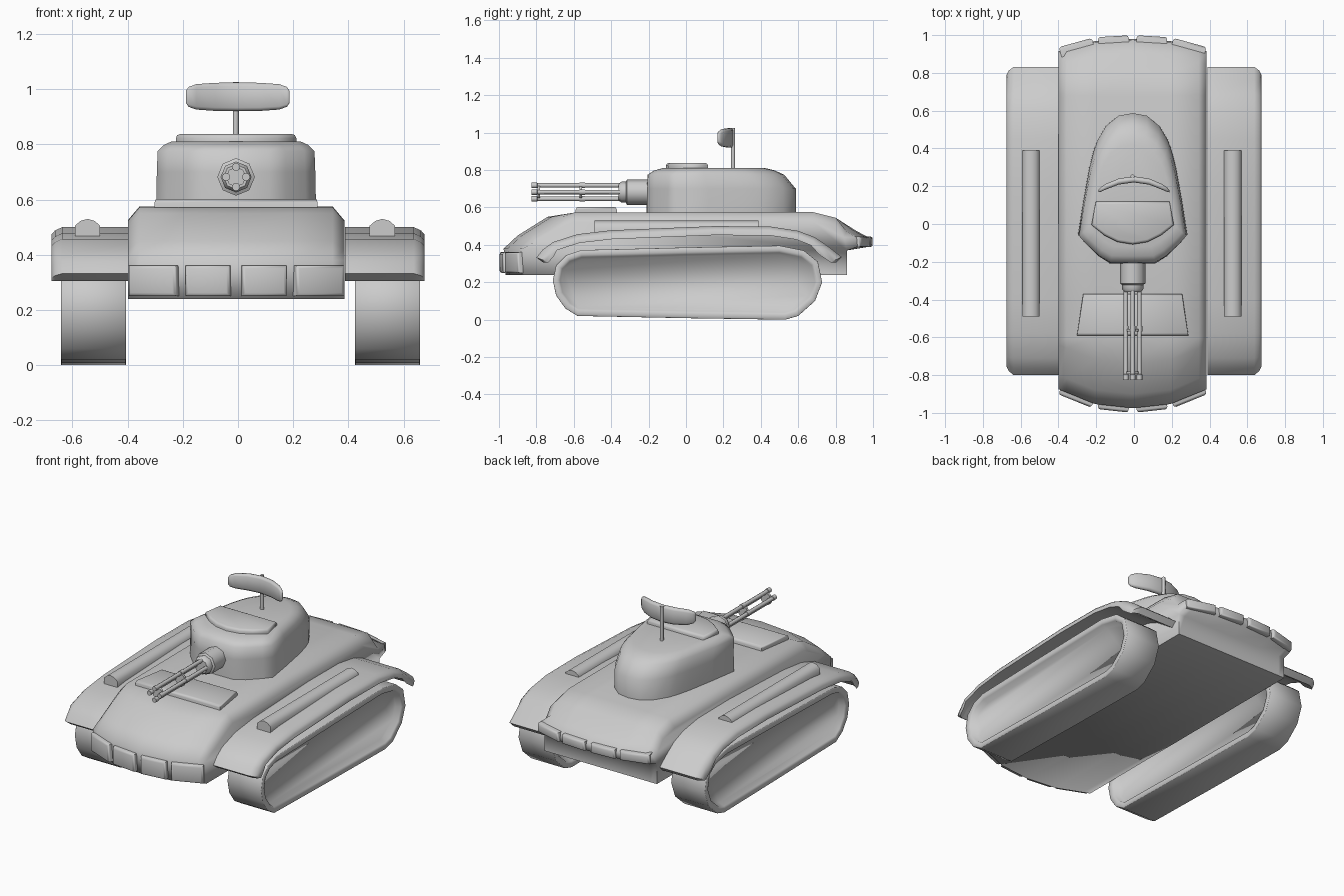
import bpy, bmesh, math
from mathutils import Vector

if "Cube" in bpy.data.objects:
    bpy.data.objects.remove(bpy.data.objects["Cube"])


def finish(name, bm, angle):
    bmesh.ops.recalc_face_normals(bm, faces=bm.faces)
    me = bpy.data.meshes.new(name)
    bm.to_mesh(me)
    bm.free()
    me.shade_smooth()
    me.set_sharp_from_angle(angle=math.radians(angle))
    ob = bpy.data.objects.new(name, me)
    bpy.context.collection.objects.link(ob)
    return ob


def loft(name, rings, angle=75):
    """Skin closed rings of equal length, capping both ends."""
    bm = bmesh.new()
    vs = [[bm.verts.new(p) for p in r] for r in rings]
    n = len(rings[0])
    for a, b in zip(vs, vs[1:]):
        for i in range(n):
            bm.faces.new((a[i], a[(i + 1) % n], b[(i + 1) % n], b[i]))
    bm.faces.new(vs[0])
    bm.faces.new(vs[-1])
    return finish(name, bm, angle)


def inset(pts, d, closed=True):
    """Offset a counter-clockwise 2D line to its left by d."""
    out, n = [], len(pts)
    for i, p in enumerate(pts):
        a = pts[i - 1] if closed or i else p
        b = pts[(i + 1) % n] if closed or i < n - 1 else p
        t = Vector((b[0] - a[0], b[1] - a[1])).normalized()
        out.append((p[0] - t.y * d, p[1] + t.x * d))
    return out


def lerp(x, table):
    for (x0, y0), (x1, y1) in zip(table, table[1:]):
        if x <= x1 + 1e-6:
            return y0 + (y1 - y0) * (x - x0) / (x1 - x0)
    return table[-1][1]


def cyl_y(name, x, z, profile, sides=8):
    """Turned part along y; profile is (y, radius)."""
    return loft(name, [[(x + r * math.cos(k * math.tau / sides), y,
                         z + r * math.sin(k * math.tau / sides))
                        for k in range(sides)] for y, r in profile], 50)


# hull: side profile repeated across x, swept back towards the sides
CX = -0.007
profile = [(-0.965, 0.24), (-0.975, 0.38), (-0.90, 0.45), (-0.74, 0.55), (-0.60, 0.572),
           (0.0, 0.575), (0.68, 0.575), (0.80, 0.545), (0.91, 0.475), (0.975, 0.44),
           (0.98, 0.39), (0.86, 0.37), (0.86, 0.24)]
front_sweep = [(0, 0), (0.2, 0.022), (0.392, 0.10)]
rear_sweep = [(0, 0), (0.2, 0.012), (0.392, 0.065)]
rings = []
for x in (-0.392, -0.35, -0.2, 0, 0.2, 0.35, 0.392):
    ring = []
    for i, (y, z) in enumerate(profile):
        if i < 4:
            y += lerp(abs(x), front_sweep)
        elif i in (8, 9, 10):
            y -= lerp(abs(x), rear_sweep)
        if abs(x) > 0.38 and 1 < i < 9:
            z -= 0.05 * (z - 0.24) / 0.335
        ring.append((x + CX, y, z))
    rings.append(ring)
loft("hull", rings, 88)


# bumper plates at front and rear
def plate(name, p, q, z0, z1):
    p, q = Vector((*p, 0)), Vector((*q, 0))
    t = (q - p).normalized()
    nrm = Vector((t.y, -t.x, 0))
    rs = []
    for d, s in ((-0.03, 0), (0.012, 0), (0.021, 0.004), (0.025, 0.012)):
        a, b = p + nrm * d + t * s, q + nrm * d - t * s
        rs.append([(a.x, a.y, z0 + s), (b.x, b.y, z0 + s), (b.x, b.y, z1 - s), (a.x, a.y, z1 - s)])
    loft(name, rs)


for s in (-1, 1):
    for x0, x1 in ((0.02, 0.182), (0.21, 0.384)):
        xs = sorted((s * x0, s * x1))
        plate("front_plate", *[(x + CX, -0.975 + lerp(abs(x), front_sweep)) for x in xs], 0.25, 0.362)
        plate("rear_plate", *[(x + CX, 0.975 - lerp(abs(x), rear_sweep)) for x in xs[::-1]], 0.388, 0.445)

# tracks: looped outline with recessed sides
track = [(-0.712, 0.21), (-0.695, 0.13), (-0.645, 0.06), (-0.58, 0.02), (0.0, 0.008), (0.53, 0.0),
         (0.60, 0.02), (0.69, 0.10), (0.728, 0.20), (0.705, 0.31), (0.63, 0.37), (0.50, 0.396),
         (0.0, 0.386), (-0.56, 0.372), (-0.64, 0.345), (-0.695, 0.29)]
for side, cx in (("left", -0.523), ("right", 0.542)):
    loft(side + "_track", [[(cx + x, y, z) for y, z in inset(track, d)] for x, d in
         ((-0.08, 0.05), (-0.113, 0.038), (-0.118, 0.025), (-0.118, 0.002), (-0.116, 0),
          (0.116, 0), (0.118, 0.002), (0.118, 0.025), (0.113, 0.038), (0.08, 0.05))])

# fenders: bent strip with chamfered outer edge and corners, and a long locker on top
arc = [(-0.80, 0.332), (-0.765, 0.375), (-0.71, 0.415), (-0.58, 0.457), (-0.40, 0.478), (0.15, 0.50),
       (0.45, 0.498), (0.60, 0.475), (0.69, 0.44), (0.765, 0.388), (0.832, 0.335)]
for s, name in ((-1, "left"), (1, "right")):
    rings = []
    for x, d, sy in ((0.388, 0, 1), (0.637, 0, 1), (0.663, 0.012, 0.985), (0.676, 0.026, 0.965)):
        line = inset(arc, -d, False) + inset(arc, -0.048, False)[::-1]
        rings.append([(s * x, y * sy if abs(y) > 0.73 else y, max(z, 0.305)) for y, z in line])
    loft(name + "_fender", rings, 60)
    cx = s * 0.534 - 0.011
    loft(name + "_fender_locker", [[(cx + m * w, y, z) for m, w, z in
         ((-1, 0.046, 0.465), (-1, 0.046, 0.505), (-1, 0.025, 0.523), (1, 0, 0.53),
          (1, 0.025, 0.523), (1, 0.046, 0.505), (1, 0.046, 0.465))] for y in (-0.49, 0.388)])


# raised plates and turret use half outlines (x, y) mirrored about the centre
def mirror_outline(half):
    return half + [(-x, y) for x, y in half[::-1] if x > 0]


def pad(name, half, z0, z1):
    o = mirror_outline(half)
    rs = [(o, z0), (o, z1 - 0.014), (inset(o, 0.005), z1 - 0.004), (inset(o, 0.014), z1)]
    loft(name, [[(x + CX, y, z) for x, y in pts] for pts, z in rs])


pad("driver_hatch", [(0.295, -0.59), (0.262, -0.37)], 0.55, 0.602)

turret = mirror_outline([(0, -0.21), (0.12, -0.208), (0.18, -0.17), (0.25, -0.10), (0.287, -0.055),
                         (0.26, 0.12), (0.228, 0.30), (0.205, 0.39), (0.185, 0.445), (0.14, 0.52),
                         (0.075, 0.573), (0, 0.587)])
rings = []
for z, y0, y1, sx in ((0.56, -0.21, 0.587, 1.01), (0.70, -0.21, 0.587, 1), (0.775, -0.205, 0.525, 0.99),
                      (0.798, -0.17, 0.475, 0.91), (0.811, -0.12, 0.42, 0.81)):
    rings.append([(x * sx + CX, y0 + (y + 0.21) / 0.797 * (y1 - y0), z) for x, y in turret])
loft("turret", rings)

pad("turret_hatch", [(0, -0.108), (0.08, -0.095), (0.15, -0.06), (0.218, -0.005), (0.195, 0.118)], 0.80, 0.837)

# rotary gun
GX, GZ = -0.007, 0.682
cyl_y("gun_mantlet", GX, GZ, [(-0.15, 0.068), (-0.315, 0.068), (-0.322, 0.056),
                              (-0.345, 0.056), (-0.36, 0.045)])
for k in range(4):
    a = k * math.pi / 2
    bx, bz = GX + 0.036 * math.cos(a), GZ + 0.036 * math.sin(a)
    cyl_y("gun_barrel", bx, bz, [(-0.34, 0.012), (-0.795, 0.012), (-0.796, 0.015), (-0.825, 0.015)])
    cyl_y("barrel_collar", bx, bz, [(-0.54, 0.015), (-0.57, 0.015)])
for y in (-0.555, -0.78):
    cyl_y("barrel_clamp", GX, GZ, [(y, 0.036), (y - 0.015, 0.036)])

# sensor mast and curved dish
loft("sensor_mast", [[(-0.008 + 0.011 * math.cos(k * math.tau / 8), 0.252 + 0.011 * math.sin(k * math.tau / 8), z)
                      for k in range(8)] for z in (0.79, 1.026)])
rings = []
for x, h, t in ((-0.188, 0.022, 0.006), (-0.178, 0.036, 0.011), (-0.15, 0.046, 0.015), (-0.08, 0.051, 0.016),
                (0, 0.052, 0.016), (0.08, 0.051, 0.016), (0.15, 0.046, 0.015), (0.178, 0.036, 0.011),
                (0.188, 0.022, 0.006)):
    cy = 0.236 - 0.062 * (x / 0.188) ** 2
    rings.append([(x - 0.001, cy + a * t, 0.972 + b * h) for a, b in
                  ((-1, -0.75), (-0.5, -1), (0.5, -1), (1, -0.75), (1, 0.75), (0.5, 1), (-0.5, 1), (-1, 0.75))])
loft("sensor_dish", rings)
